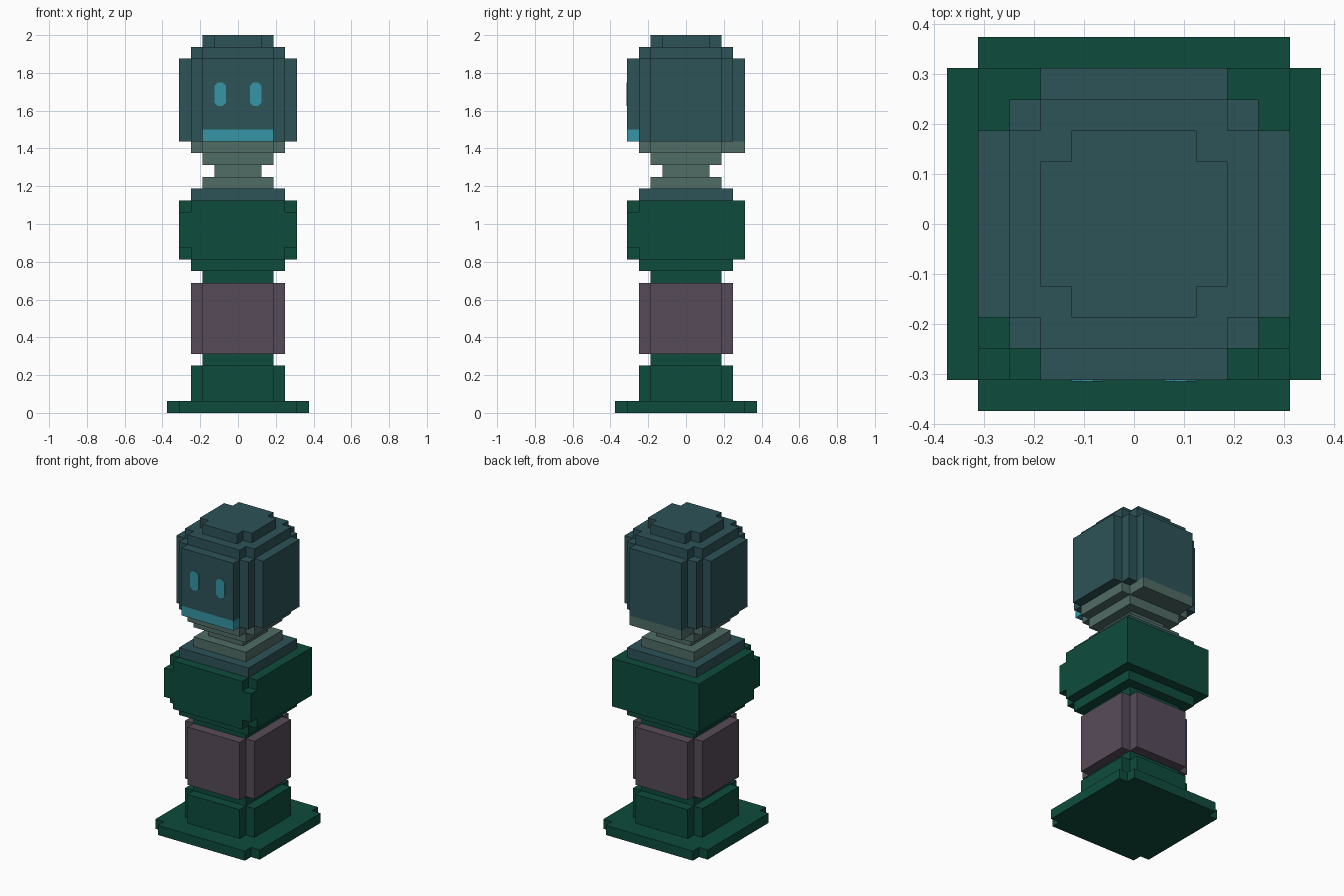
import bpy
import bmesh

U = 0.0625  # size of one block

cube = bpy.data.objects.get("Cube")
if cube:
    bpy.data.objects.remove(cube, do_unlink=True)


def linear(c):
    c /= 255
    return c / 12.92 if c <= 0.04045 else ((c + 0.055) / 1.055) ** 2.4


def material(name, r, g, b):
    m = bpy.data.materials.new(name)
    col = (linear(r), linear(g), linear(b), 1.0)
    m.diffuse_color = col
    m.use_nodes = True
    bsdf = next(n for n in m.node_tree.nodes if n.type == 'BSDF_PRINCIPLED')
    bsdf.inputs["Base Color"].default_value = col
    return m


GREEN = material("dark green", 14, 75, 60)
SLATE = material("slate teal", 45, 83, 88)
PLUM = material("dusky plum", 87, 75, 89)
STONE = material("grey green", 80, 108, 102)
CYAN = material("bright cyan", 54, 150, 166)


def prism(name, outline, z0, z1, mat):
    """Extrude a plan outline, in block units, from z0 to z1."""
    bm = bmesh.new()
    base = bm.faces.new([bm.verts.new((x * U, y * U, z0 * U)) for x, y in outline])
    top = bmesh.ops.extrude_face_region(bm, geom=[base])["geom"]
    bmesh.ops.translate(bm, vec=(0, 0, (z1 - z0) * U),
                        verts=[v for v in top if isinstance(v, bmesh.types.BMVert)])
    bmesh.ops.recalc_face_normals(bm, faces=bm.faces)
    me = bpy.data.meshes.new(name)
    bm.to_mesh(me)
    bm.free()
    me.materials.append(mat)
    ob = bpy.data.objects.new(name, me)
    bpy.context.scene.collection.objects.link(ob)
    return ob


def box(name, x0, x1, y0, y1, z0, z1, mat):
    return prism(name, [(x0, y0), (x1, y0), (x1, y1), (x0, y1)], z0, z1, mat)


def square(name, h, z0, z1, mat):
    return box(name, -h, h, -h, h, z0, z1, mat)


def notched(name, h, z0, z1, mat):
    """Square plan with one block missing from each corner."""
    k = h - 1
    corner = [(h, k), (k, k), (k, h)]
    outline = []
    for _ in range(4):
        outline += corner
        corner = [(-y, x) for x, y in corner]
    prism(name, outline, z0, z1, mat)


# Stand and legs
notched("base_plate", 6, 0, 1, GREEN)
notched("feet", 4, 1, 4, GREEN)
square("ankle", 3, 4, 5, GREEN)
notched("legs", 4, 5, 11, PLUM)

# Torso, with its front slab notched at the four corners
square("waist", 3, 11, 12, GREEN)
square("lower_torso", 4, 12, 13, GREEN)
box("torso", -5, 5, -4, 5, 13, 18, GREEN)
box("chest_centre", -4, 4, -5, -4, 13, 18, GREEN)
for side, x in (("right", -5), ("left", 4)):
    box("chest_side_" + side, x, x + 1, -5, -4, 14, 17, GREEN)

# Collar, neck and chin
square("collar", 4, 18, 19, SLATE)
square("neck_base", 3, 19, 20, STONE)
square("neck", 2, 20, 21, STONE)
square("under_chin", 3, 21, 22, STONE)
notched("chin", 4, 22, 23, STONE)
box("nape", -3, 3, 4, 5, 22, 23, STONE)

# Head: a core with a plate on each side, then two crown steps
square("head_core", 4, 23, 30, SLATE)
box("head_plate_left", 4, 5, -3, 3, 23, 30, SLATE)
box("head_plate_right", -5, -4, -3, 3, 23, 30, SLATE)
box("head_plate_back", -3, 3, 4, 5, 23, 30, SLATE)
box("face_plate", -3, 3, -5, -4, 24, 30, SLATE)
box("mouth_bar", -3, 3, -5, -4, 23, 24, CYAN)
notched("crown_lower", 4, 30, 31, SLATE)
notched("crown_upper", 3, 31, 32, SLATE)

# Eyes: thin plates with clipped corners, drawn flat and stood upright
c, w, h = 0.3, 0.5, 1.0
eye_outline = [(w - c, -h), (w, -h + c), (w, h - c), (w - c, h),
               (c - w, h), (-w, h - c), (-w, c - h), (c - w, -h)]
for side, x in (("right", -1.5), ("left", 1.5)):
    eye = prism("eye_" + side, eye_outline, 0, 0.05, CYAN)
    eye.rotation_euler.x = 1.5707963
    eye.location = (x * U, -5 * U, 27 * U)
